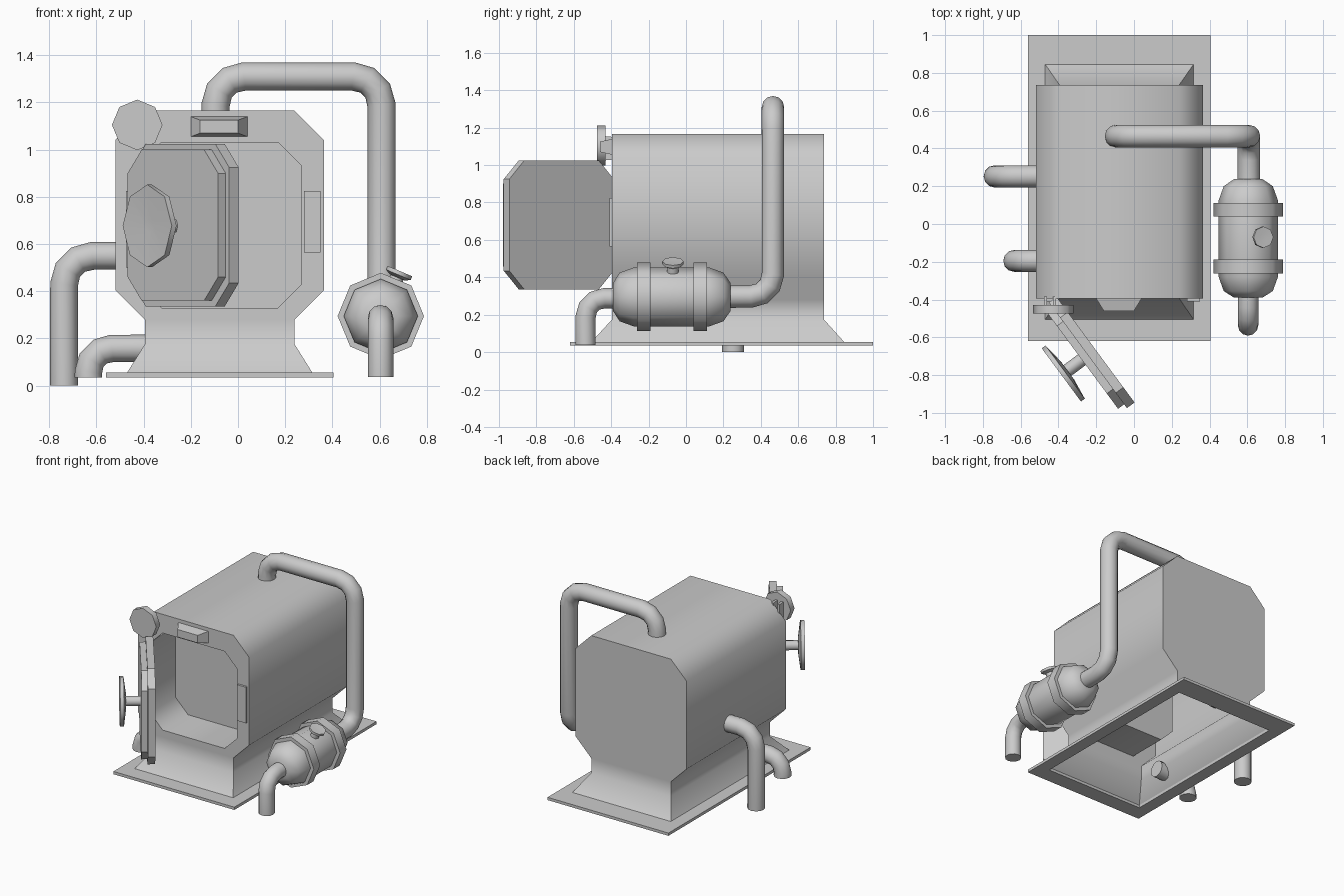
import bpy, bmesh
from math import radians, sin, cos, pi
from mathutils import Vector, Matrix

if "Cube" in bpy.data.objects:
    bpy.data.objects.remove(bpy.data.objects["Cube"])


def finish(name, bm, angle=50):
    bmesh.ops.recalc_face_normals(bm, faces=bm.faces)
    me = bpy.data.meshes.new(name)
    bm.to_mesh(me)
    bm.free()
    ob = bpy.data.objects.new(name, me)
    bpy.context.collection.objects.link(ob)
    bpy.ops.object.select_all(action='DESELECT')
    ob.select_set(True)
    bpy.context.view_layer.objects.active = ob
    bpy.ops.object.shade_smooth_by_angle(angle=radians(angle))
    return ob


def octagon(x0, x1, z0, z1, c):
    # starts at bottom left, ends on the lower left side
    return [(x0 + c, z0), (x1 - c, z0), (x1, z0 + c), (x1, z1 - c),
            (x1 - c, z1), (x0 + c, z1), (x0, z1 - c), (x0, z0 + c)]


def bridge(bm, a, b):
    n = len(a)
    return [bm.faces.new((a[i], a[(i + 1) % n], b[(i + 1) % n], b[i])) for i in range(n)]


def loft(name, loops, angle=50):
    bm = bmesh.new()
    rings = [[bm.verts.new(p) for p in loop] for loop in loops]
    for a, b in zip(rings, rings[1:]):
        bridge(bm, a, b)
    bm.faces.new(rings[0])
    bm.faces.new(rings[-1])
    return finish(name, bm, angle)


def lathe(name, origin, axis, profile, sides=8):
    # profile: (radius, distance along axis)
    m = Matrix.Translation(origin) @ Vector(axis).to_track_quat('Z', 'Y').to_matrix().to_4x4()
    ang = [2 * pi * i / sides for i in range(sides)]
    return loft(name, [[m @ Vector((r * cos(a), r * sin(a), h)) for a in ang] for r, h in profile])


def rect(x0, x1, a0, a1):
    return [(x0, a0), (x1, a0), (x1, a1), (x0, a1)]


def box(name, x0, x1, y0, y1, z0, z1, taper=(0, 0)):
    tx, tz = taper
    front = [(x, y0, z) for x, z in rect(x0 + tx, x1 - tx, z0 + tz, z1 - tz)]
    back = [(x, y1, z) for x, z in rect(x0, x1, z0, z1)]
    return loft(name, [front, back], 30)


def pipe(name, pts, r, bend, segs=3):
    pts = [Vector(p) for p in pts]
    path = [pts[0]]
    for a, b, c in zip(pts, pts[1:], pts[2:]):
        u, v = (a - b).normalized(), (c - b).normalized()
        mid = b + (u + v) * bend
        for i in range(segs + 1):
            t = i / segs * pi / 2
            path.append(mid - v * bend * cos(t) - u * bend * sin(t))
    path.append(pts[-1])
    cu = bpy.data.curves.new(name, 'CURVE')
    cu.dimensions = '3D'
    cu.bevel_depth, cu.bevel_resolution, cu.use_fill_caps = r, 4, True
    sp = cu.splines.new('POLY')
    sp.points.add(len(path) - 1)
    for p, co in zip(sp.points, path):
        p.co = (*co, 1)
    ob = bpy.data.objects.new(name, cu)
    bpy.context.collection.objects.link(ob)
    bpy.ops.object.select_all(action='DESELECT')
    ob.select_set(True)
    bpy.context.view_layer.objects.active = ob
    bpy.ops.object.convert(target='MESH')
    bpy.ops.object.shade_smooth_by_angle(angle=radians(50))


# Boiler body: octagonal shell, firebox recess, flared neck open at the bottom
F, B = -0.395, 0.737
bm = bmesh.new()


def ring(profile, y):
    return [bm.verts.new((x, y, z)) for x, z in profile]


outer = octagon(-0.52, 0.365, 0.28, 1.165, 0.125)
hole = octagon(-0.425, 0.27, 0.33, 1.03, 0.1)
front, back = ring(outer, F), ring(outer, B)
mouth, inner = ring(hole, F), ring(hole, F + 0.29)
shell = bridge(bm, front, back)
bm.faces.remove(shell[0])
bm.faces.new(back)
bridge(bm, front, mouth)
bridge(bm, mouth, inner)
bm.faces.new(inner)
top = [front[0], front[1], back[1], back[0]]
neck = [bm.verts.new((x, y, 0.175)) for x, y in rect(-0.395, 0.24, F, B)]
flare_xy = rect(-0.47, 0.315, -0.505, 0.845)
flare = [bm.verts.new((x, y, 0.055)) for x, y in flare_xy]
bridge(bm, top, neck)
bridge(bm, neck, flare)
finish("boiler_body", bm)

# Base frame
bm = bmesh.new()
plate_xy = rect(-0.56, 0.405, -0.62, 1.0)
loops = [[bm.verts.new((x, y, z)) for x, y in xy] for xy, z in
         ((flare_xy, 0.055), (plate_xy, 0.055), (plate_xy, 0.035), (flare_xy, 0.035))]
for i in range(4):
    bridge(bm, loops[i], loops[(i + 1) % 4])
finish("base_frame", bm, 30)

# Open door, hinged on the left
u = Vector((0.594, -0.804, 0))
n = Vector((-0.804, -0.594, 0))
hinge = Vector((-0.41, -0.386, 0))


def door_point(a, z, d):
    return hinge + u * a + n * d + Vector((0, 0, z))


def door_panel(name, inset, d0, d1):
    prof = octagon(inset, 0.695 - inset, 0.335 + inset, 1.025 - inset, 0.1)
    loft(name, [[door_point(a, z, d) for a, z in prof] for d in (d0, d1)], 30)


door_panel("door_inner_panel", 0, 0, 0.05)
door_panel("door_outer_panel", 0.025, 0.05, 0.09)
hub = door_point(0.3475, 0.677, 0.08)
lathe("door_wheel_stem", hub, n, [(0.035, 0), (0.035, 0.12)])
lathe("door_wheel", hub, n, [(0.06, 0.105), (0.175, 0.12), (0.175, 0.145), (0.03, 0.135)])

# Front fittings
box("door_latch", 0.28, 0.35, F - 0.015, F + 0.01, 0.565, 0.825)
box("door_hinge", -0.475, -0.41, F - 0.015, F + 0.01, 0.5, 0.825)
box("front_plaque", -0.2, 0.04, F - 0.065, F, 1.055, 1.14, (0.04, 0.015))
lathe("gauge_dial", (-0.427, -0.43, 1.105), (0, -1, 0), [(0.107, 0), (0.107, 0.045)])
for x in (-0.468, -0.42):
    box("gauge_bracket", x - 0.008, x + 0.008, -0.435, -0.385, 1.03, 1.15, (0, -0.005))

# Side tank with clamp rings and valve
T = (0.605, 0, 0.295)
lathe("side_tank", T, (0, 1, 0),
      [(0.075, -0.39), (0.13, -0.355), (0.157, -0.28), (0.157, 0.125), (0.13, 0.2), (0.075, 0.238)])
for y in (-0.225, 0.075):
    lathe("tank_ring", (T[0], y, T[2]), (0, 1, 0), [(0.183, -0.036), (0.183, 0.036)])
valve_base, valve_axis = (T[0], -0.07, T[2]), (0.39, 0, 0.92)
lathe("valve_stem", valve_base, valve_axis, [(0.032, 0.13), (0.028, 0.19)])
lathe("valve_wheel", valve_base, valve_axis, [(0.035, 0.178), (0.057, 0.19), (0.057, 0.207), (0.02, 0.205)])

# Pipes
pipe("flue_pipe", [(-0.095, 0.465, 1.12), (-0.095, 0.465, 1.31), (0.608, 0.465, 1.31),
                   (0.608, 0.465, 0.297), (0.608, 0.2, 0.297)], 0.06, 0.12)
pipe("tank_outlet_pipe", [(0.604, -0.36, 0.288), (0.604, -0.537, 0.288), (0.604, -0.537, 0.037)], 0.054, 0.1)
pipe("upper_left_pipe", [(-0.48, 0.252, 0.55), (-0.737, 0.252, 0.55), (-0.737, 0.252, 0.0)], 0.059, 0.12)
pipe("lower_left_pipe", [(-0.36, -0.195, 0.158), (-0.634, -0.195, 0.158), (-0.634, -0.195, 0.035)], 0.058, 0.1)
